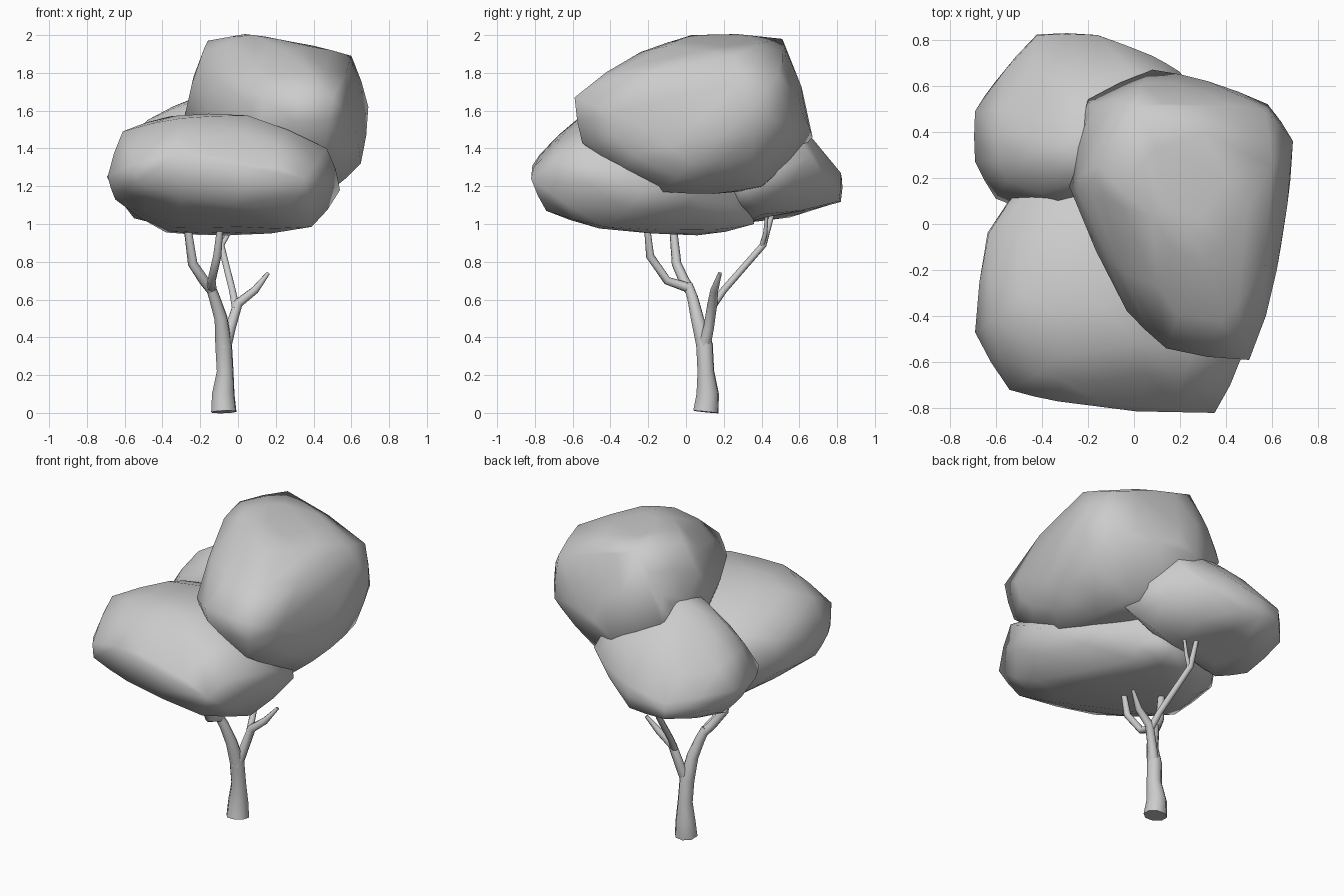
import bpy, bmesh


def foliage(name, pts):
    """Leaf mass: convex hull of its corner points, slightly rounded, smooth shaded."""
    bm = bmesh.new()
    for p in pts:
        bm.verts.new(p)
    bmesh.ops.convex_hull(bm, input=bm.verts[:])
    loose = [v for v in bm.verts if not v.link_faces]
    bmesh.ops.delete(bm, geom=loose, context='VERTS')
    bmesh.ops.recalc_face_normals(bm, faces=bm.faces[:])
    bm.normal_update()
    bmesh.ops.subdivide_edges(bm, edges=bm.edges[:], cuts=1, smooth=0.14,
                              use_grid_fill=True)
    for f in bm.faces:
        f.smooth = True
    me = bpy.data.meshes.new(name)
    bm.to_mesh(me)
    bm.free()
    ob = bpy.data.objects.new(name, me)
    bpy.context.collection.objects.link(ob)


def limb(name, path):
    """Tapered tube through (x, y, z, radius) points."""
    cu = bpy.data.curves.new(name, 'CURVE')
    cu.dimensions = '3D'
    cu.bevel_depth = 1.0
    cu.bevel_resolution = 2
    cu.use_fill_caps = True
    sp = cu.splines.new('POLY')
    sp.points.add(len(path) - 1)
    for pt, (x, y, z, r) in zip(sp.points, path):
        pt.co = (x, y, z, 1)
        pt.radius = r
    sp.use_smooth = True
    ob = bpy.data.objects.new(name, cu)
    bpy.context.collection.objects.link(ob)


# wide leaf mass at the front
foliage("front_foliage", [
    (-.69, -.47, 1.25), (-.61, -.42, 1.49), (-.63, -.04, 1.36), (-.63, -.04, 1.15),
    (-.65, -.4, 1.13), (-.3, -.57, 1.56), (-.54, -.72, 1.32), (-.33, -.77, 1.37),
    (.04, -.775, 1.36), (.35, -.82, 1.24), (-.54, -.71, 1.22), (-.3, -.72, 1.14),
    (.26, -.74, 1.07), (-.33, -.3, .98), (.0, -.48, .985), (.39, -.43, .985),
    (.54, -.2, 1.18), (.47, -.57, 1.4),
    (-.38, .06, .955), (-.05, .06, .94), (.13, .15, .97), (0, .36, 1.0),
    (-.3, .33, 1.05), (.17, .25, 1.1), (-.45, .22, 1.28), (.1, .28, 1.35),
    (.05, -.52, 1.575), (0, -.1, 1.56), (-.36, -.2, 1.57), (-.38, .16, 1.42)])

# tall leaf mass at the top right
foliage("top_foliage", [
    (-.16, .25, 1.97), (-.19, .13, 1.9), (0, .51, 1.98), (.08, .03, 2.0),
    (.2, .15, 1.98), (.26, .53, 1.88), (.38, -.1, 1.94), (.6, .25, 1.89),
    (.57, .49, 1.8), (-.18, .5, 1.74),
    (.69, .36, 1.62), (.65, .02, 1.32), (.6, .35, 1.34), (.58, .52, 1.52),
    (.32, .62, 1.58), (.08, .67, 1.46), (-.2, .54, 1.58), (-.28, .16, 1.58),
    (-.23, .4, 1.6), (-.03, -.38, 1.62), (.14, -.54, 1.66), (.5, -.59, 1.67),
    (.46, -.55, 1.43), (.25, -.24, 1.91), (.62, -.2, 1.5), (.48, -.12, 1.17),
    (.42, .15, 1.16), (.35, .4, 1.2), (.1, .4, 1.2), (.1, -.3, 1.25)])

# leaf mass at the back left
foliage("back_foliage", [
    (-.69, .27, 1.25), (-.69, .49, 1.25), (-.6, .62, 1.15), (-.42, .82, 1.22),
    (-.16, .82, 1.27), (-.16, .81, 1.12), (-.42, .82, 1.12), (.2, .66, 1.36),
    (.08, .73, 1.32), (-.6, .11, 1.25), (-.55, .38, 1.03), (-.25, .45, 1.04),
    (-.4, .27, 1.0), (.2, .4, 1.05), (.35, .3, 1.2), (-.48, .28, 1.55),
    (-.46, .5, 1.48), (-.2, .4, 1.68), (-.2, .2, 1.66), (-.25, .64, 1.43),
    (.1, .5, 1.6), (-.42, .05, 1.3)])

# trunk and branches
limb("trunk", [(-.075, .105, .005, .07), (-.078, .115, .1, .062), (-.068, .105, .22, .046),
               (-.076, .098, .36, .046), (-.09, .06, .5, .036), (-.125, .035, .61, .03),
               (-.15, .01, .68, .026)])
limb("left_branch", [(-.14, .02, .65, .028), (-.18, -.01, .7, .028),
                     (-.24, -.05, .79, .026), (-.27, -.07, 1.0, .02)])
limb("front_branch", [(-.14, .02, .66, .026), (-.14, -.1, .7, .022),
                      (-.11, -.19, .83, .022), (-.09, -.21, 1.02, .015)])
limb("right_branch", [(-.075, .09, .34, .038), (-.04, .12, .45, .028),
                      (0, .14, .58, .026), (.09, .15, .65, .021), (.16, .18, .74, .01)])
limb("back_branch", [(-.01, .13, .55, .022), (-.03, .2, .65, .019),
                     (-.09, .41, .89, .018), (-.1, .47, 1.1, .012)])
limb("back_twig", [(-.09, .4, .88, .014), (-.05, .42, .95, .012), (-.02, .43, 1.08, .008)])
